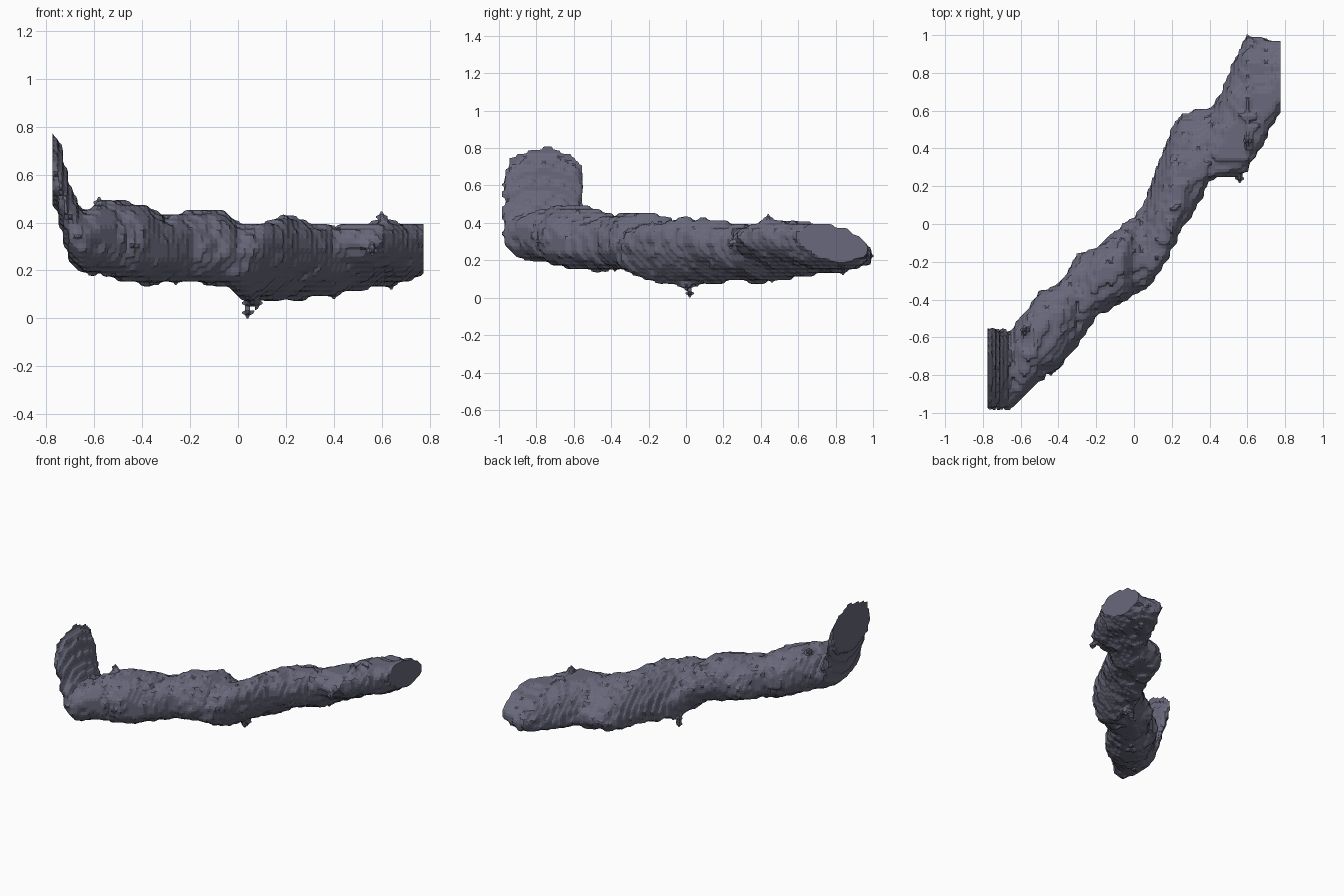
import bpy
from mathutils import Vector, noise

if "Cube" in bpy.data.objects:
    bpy.data.objects.remove(bpy.data.objects["Cube"], do_unlink=True)

STEP = 0.02
END = 0.775

# Tube sections in hundredths: x, y low, y high, z low, z high
SECTIONS = [
    (-78, -97, -56, 53, 80), (-74, -98, -55, 38, 71), (-70, -98, -56, 23, 55),
    (-65, -98, -56, 18, 44), (-58, -91, -47, 18, 48), (-50, -84, -36, 16, 49),
    (-40, -77, -31, 14, 47), (-30, -65, -17, 14, 42), (-20, -50, -13, 14, 45),
    (-5, -41, 0, 13, 45), (0, -38, 4, 9, 40), (5, -35, 11, 5, 38),
    (10, -31, 24, 7, 40), (20, -15, 50, 8, 42), (25, -3, 60, 8, 41),
    (30, 4, 60, 9, 39), (40, 22, 61, 8, 38), (45, 25, 67, 11, 39),
    (55, 26, 91, 13, 40), (60, 29, 99, 14, 41), (70, 45, 98, 15, 39),
    (78, 60, 98, 19, 39),
]
# Small knots on the surface
KNOTS = [(0.55, 0.24, 0.27), (0.6, 0.45, 0.42), (-0.43, -0.78, 0.3),
         (-0.58, -0.55, 0.49), (-0.76, -0.97, 0.6), (0.65, 0.85, 0.14),
         (0.05, 0.02, 0.02), (0.05, 0.02, 0.06), (0.07, 0, 0.06)]


def section_at(x):
    """Interpolated section bounds at x."""
    for a, b in zip(SECTIONS, SECTIONS[1:]):
        if x * 100 <= b[0]:
            t = (x * 100 - a[0]) / (b[0] - a[0])
            return [(p + (q - p) * t) / 100 for p, q in zip(a[1:], b[1:])]


def fill_tube():
    """Set of small cells inside the rough tube."""
    cells = set()
    count = round(END / STEP)
    for i in range(-count, count + 1):
        x = i * STEP
        y0, y1, z0, z1 = section_at(x)
        lean = -0.4 * min(1, max(0, x / 0.05))
        for j in range(round(y0 / STEP), round(y1 / STEP) + 1):
            for k in range(round(z0 / STEP), round(z1 / STEP) + 1):
                u = (2 * j * STEP - y0 - y1) / (y1 - y0)
                v = (2 * k * STEP - z0 - z1) / (z1 - z0)
                radius = (u * u - 2 * lean * u * v + v * v) / (1 - lean * lean)
                spot = Vector((i, j, k))
                rough = noise.noise(spot * 0.17) + noise.noise(spot * 0.41)
                if radius < 0.99 + 0.16 * rough:
                    cells.add((i, j, k))
    for knot in KNOTS:
        c = [round(v / STEP) for v in knot]
        for d in [(0, 0, 0), (1, 0, 0), (-1, 0, 0), (0, 1, 0),
                  (0, -1, 0), (0, 0, 1), (0, 0, -1)]:
            cells.add(tuple(p + q for p, q in zip(c, d)))
    return cells


def shift(p, axis, n):
    return tuple(v + n * (a == axis) for a, v in enumerate(p))


def skin(cells):
    """Stepped surface with chamfered corners around the cells."""
    sums, faces = {}, []
    for p in sorted(cells):
        for a in range(3):
            for way in (1, -1):
                if shift(p, a, way) in cells:
                    continue
                middle = Vector(shift(p, a, way * 0.5))
                start = p if way == 1 else shift(p, a, -1)
                b, c = (a + 1) % 3, (a + 2) % 3
                side = shift(start, b, -1)
                quad = [start, side, shift(side, c, -1), shift(start, c, -1)]
                for q in quad:
                    total = sums.setdefault(q, [Vector(), 0])
                    total[0] += middle
                    total[1] += 1
                faces.append(quad[::way])
    index = {q: n for n, q in enumerate(sums)}
    verts = [total / n * STEP for total, n in sums.values()]
    return verts, [[index[q] for q in f] for f in faces]


verts, faces = skin(fill_tube())

# Flat cut ends
for v in verts:
    if abs(v.x) > END - STEP / 2:
        v.x = END if v.x > 0 else -END

mesh = bpy.data.meshes.new("rough_tube")
mesh.from_pydata(verts, [], faces)
tube = bpy.data.objects.new("rough_tube", mesh)
bpy.context.collection.objects.link(tube)
tube.location.z = -min(v.z for v in verts)

# Slate grey colour
slate = bpy.data.materials.new("slate_grey")
slate.use_nodes = True
colour = (0.14, 0.14, 0.2, 1)
slate.diffuse_color = colour
slate.node_tree.nodes["Principled BSDF"].inputs["Base Color"].default_value = colour
mesh.materials.append(slate)
